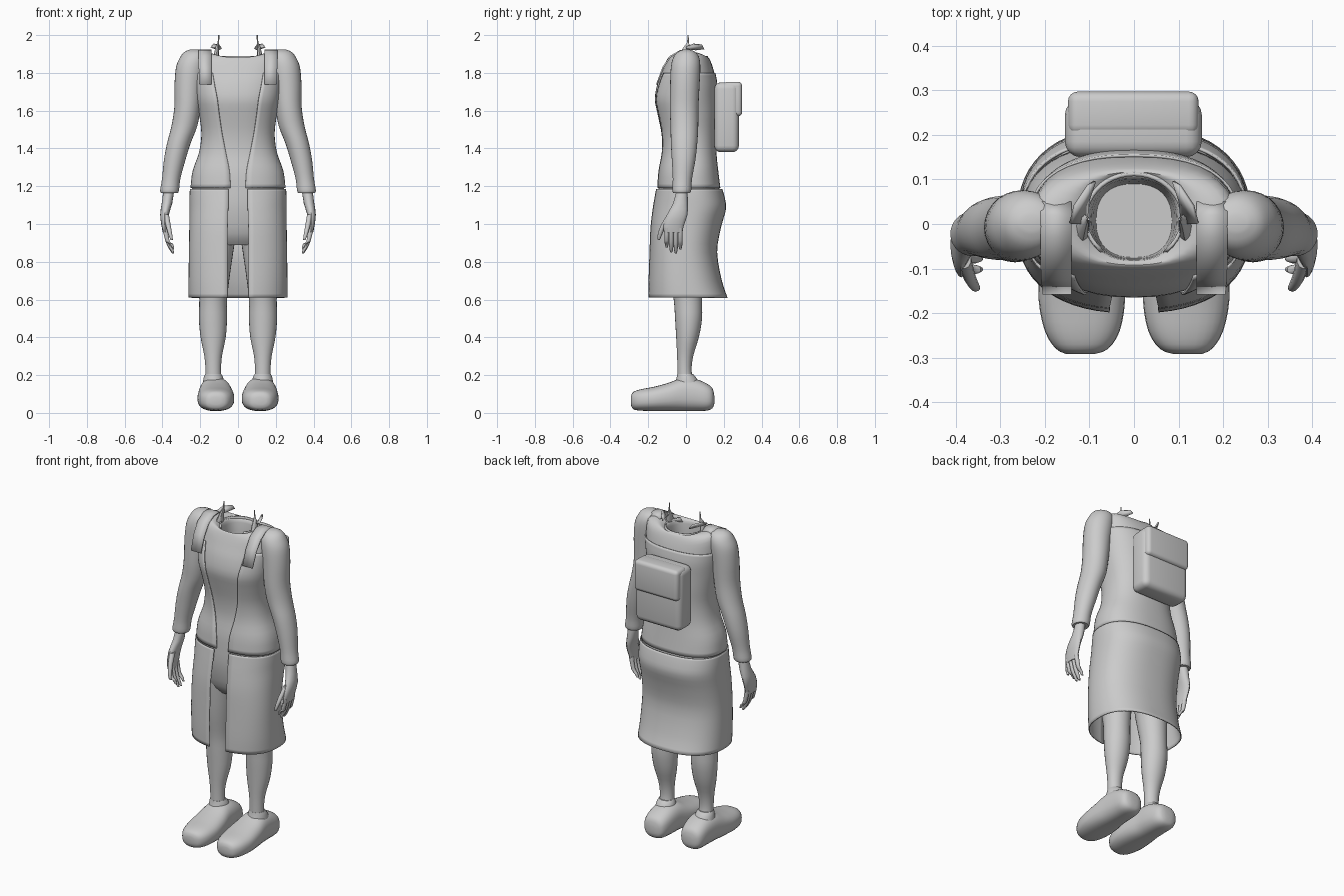
import bpy, bmesh, math
from mathutils import Vector

grey = bpy.data.materials.new("light grey")
grey.diffuse_color = (0.6, 0.6, 0.6, 1)


def finish(ob, angle=40):
    ob.data.materials.append(grey)
    bpy.ops.object.select_all(action='DESELECT')
    ob.select_set(True)
    bpy.context.view_layer.objects.active = ob
    bpy.ops.object.shade_smooth_by_angle(angle=math.radians(angle))
    return ob


def make(name, bm, angle=40):
    bmesh.ops.recalc_face_normals(bm, faces=bm.faces)
    me = bpy.data.meshes.new(name)
    bm.to_mesh(me)
    bm.free()
    ob = bpy.data.objects.new(name, me)
    bpy.context.collection.objects.link(ob)
    return finish(ob, angle)


def spline(rows, sub):
    """Smoothly interpolate rows of section values."""
    out = []
    for i in range(len(rows) - 1):
        p = [rows[max(0, min(len(rows) - 1, i + k))] for k in (-1, 0, 1, 2)]
        for s in range(sub):
            t = s / sub
            out.append([0.5 * (2 * b + (c - a) * t + (2 * a - 5 * b + 4 * c - d) * t * t
                               + (3 * b - a - 3 * c + d) * t ** 3) for a, b, c, d in zip(*p)])
    return out + [list(rows[-1])]


def loft(name, rows, side=1, axis='z', n=2.0, segs=28, sub=3, caps=(True, True),
         gap=False, thick=0):
    """Rows: position, x min, x max, other min, other max, then saddle lift or gap half width."""
    bm = bmesh.new()
    rings = []
    for r in spline(rows, sub):
        pos, x0, x1, b0, b1 = r[:5]
        extra = r[5] if len(r) > 5 else 0
        cx, rx, cb, rb = (x0 + x1) / 2, (x1 - x0) / 2, (b0 + b1) / 2, (b1 - b0) / 2
        g = math.asin(min(1, max(0, extra / rx)) ** (n / 2)) if gap else 0
        ring = []
        for i in range(segs + (1 if gap else 0)):
            a = g + (2 * math.pi - 2 * g) * i / segs
            s, c = math.sin(a), -math.cos(a)
            x = cx + rx * math.copysign(abs(s) ** (2 / n), s)
            b = cb + rb * math.copysign(abs(c) ** (2 / n), c)
            p = pos + (0 if gap else extra * s * s)
            ring.append(bm.verts.new((x * side, b, p) if axis == 'z' else (x * side, p, b)))
        rings.append(ring)
    for a, b in zip(rings, rings[1:]):
        m = len(a)
        for i in range(m - 1 if gap else m):
            j = (i + 1) % m
            bm.faces.new((a[i], a[j], b[j], b[i]))
    if caps[0] and not gap:
        bm.faces.new(rings[0])
    if caps[1] and not gap:
        bm.faces.new(rings[-1])
    ob = make(name, bm)
    if thick:
        mod = ob.modifiers.new("thickness", 'SOLIDIFY')
        mod.thickness = thick
    return ob


def rounded_box(name, x, y, z, r):
    bm = bmesh.new()
    bmesh.ops.create_cube(bm, size=1)
    for v in bm.verts:
        v.co = Vector([(lo + hi) / 2 + k * (hi - lo) for k, (lo, hi) in zip(v.co, (x, y, z))])
    bmesh.ops.bevel(bm, geom=bm.edges[:], offset=r, segments=4, profile=0.5, affect='EDGES')
    return make(name, bm, 30)


def plate(name, pts, side, thick):
    bm = bmesh.new()
    bm.faces.new([bm.verts.new((x * side, y, z)) for x, y, z in pts])
    ob = make(name, bm)
    ob.modifiers.new("thickness", 'SOLIDIFY').thickness = thick
    return ob


# Body from the pelvis up to the neck hole, turning inwards at the rim
loft("torso", [
    (0.89, -0.15, 0.15, -0.08, 0.10, 0), (0.95, -0.20, 0.20, -0.12, 0.15, 0),
    (1.08, -0.235, 0.235, -0.145, 0.19, 0), (1.20, -0.245, 0.245, -0.145, 0.175, 0),
    (1.28, -0.235, 0.235, -0.14, 0.165, 0), (1.38, -0.20, 0.20, -0.125, 0.155, 0),
    (1.48, -0.188, 0.188, -0.13, 0.155, 0), (1.58, -0.20, 0.20, -0.15, 0.16, 0),
    (1.66, -0.215, 0.215, -0.165, 0.16, 0), (1.74, -0.225, 0.225, -0.152, 0.16, 0),
    (1.80, -0.23, 0.23, -0.13, 0.15, 0.02), (1.85, -0.22, 0.22, -0.11, 0.135, 0.05),
    (1.88, -0.16, 0.16, -0.095, 0.12, 0.03), (1.875, -0.11, 0.11, -0.088, 0.11, 0.01),
    (1.855, -0.095, 0.095, -0.08, 0.10, 0), (1.72, -0.085, 0.085, -0.075, 0.09, 0)],
    n=2.4, segs=40, caps=(True, True))

# Open waistcoat over the chest and waist
loft("waistcoat", [
    (1.19, -0.252, 0.252, -0.153, 0.182, 0.04), (1.28, -0.241, 0.241, -0.147, 0.171, 0.045),
    (1.38, -0.206, 0.206, -0.132, 0.161, 0.065), (1.48, -0.194, 0.194, -0.137, 0.161, 0.085),
    (1.58, -0.206, 0.206, -0.158, 0.166, 0.10), (1.66, -0.221, 0.221, -0.174, 0.166, 0.11),
    (1.74, -0.231, 0.231, -0.160, 0.166, 0.125), (1.80, -0.236, 0.236, -0.138, 0.156, 0.135)],
    n=2.4, segs=48, gap=True, thick=0.006)

# Knee-length skirt, split down the front
loft("skirt", [
    (0.61, -0.262, 0.262, -0.20, 0.22, 0.055), (0.70, -0.262, 0.262, -0.20, 0.19, 0.055),
    (0.85, -0.26, 0.26, -0.195, 0.165, 0.055), (0.98, -0.258, 0.258, -0.19, 0.185, 0.055),
    (1.08, -0.257, 0.257, -0.178, 0.212, 0.052), (1.14, -0.257, 0.257, -0.168, 0.205, 0.05),
    (1.185, -0.255, 0.255, -0.16, 0.192, 0.05)],
    n=2.4, segs=56, gap=True, thick=0.006)

# Low band round the back of the neck
loft("collar_band", [
    (1.865, -0.118, 0.118, -0.09, 0.122, 0.07), (1.89, -0.112, 0.112, -0.088, 0.115, 0.08)],
    segs=32, sub=1, gap=True, thick=0.008)

for side, label in ((1, "left"), (-1, "right")):
    # Sleeve with a full shoulder and a cuff
    loft(label + "_sleeve", [
        (1.165, 0.318, 0.408, -0.068, 0.022), (1.18, 0.312, 0.412, -0.072, 0.028),
        (1.24, 0.305, 0.402, -0.07, 0.032), (1.34, 0.278, 0.392, -0.075, 0.05),
        (1.43, 0.25, 0.375, -0.08, 0.06), (1.52, 0.215, 0.352, -0.082, 0.065),
        (1.62, 0.198, 0.337, -0.086, 0.066), (1.74, 0.185, 0.336, -0.084, 0.072),
        (1.83, 0.17, 0.328, -0.08, 0.076), (1.88, 0.165, 0.308, -0.068, 0.07),
        (1.91, 0.175, 0.285, -0.045, 0.05), (1.923, 0.205, 0.255, -0.015, 0.02)], side)
    # Palm, four fingers and thumb
    loft(label + "_palm", [
        (0.955, 0.372, 0.398, -0.115, -0.02), (0.99, 0.37, 0.405, -0.12, -0.012),
        (1.05, 0.366, 0.412, -0.10, 0.008), (1.11, 0.348, 0.404, -0.068, 0.01),
        (1.18, 0.338, 0.394, -0.05, 0.008)], side, segs=16, sub=2)
    for i, tip in enumerate((0.875, 0.85, 0.845, 0.865)):
        y = -0.102 + 0.024 * i
        loft(f"{label}_finger_{i + 1}", [
            (tip, 0.338, 0.350, y - 0.005, y + 0.005), (tip + 0.02, 0.344, 0.364, y - 0.01, y + 0.01),
            (0.91, 0.362, 0.385, y - 0.012, y + 0.012), (0.98, 0.373, 0.401, y - 0.013, y + 0.013)],
            side, segs=10, sub=2)
    loft(label + "_thumb", [
        (0.915, 0.345, 0.357, -0.148, -0.138), (0.935, 0.346, 0.366, -0.152, -0.13),
        (0.99, 0.355, 0.382, -0.135, -0.105), (1.05, 0.365, 0.395, -0.10, -0.06)],
        side, segs=10, sub=2)
    # Bare leg
    loft(label + "_leg", [
        (0.15, 0.085, 0.175, -0.045, 0.045), (0.22, 0.09, 0.172, -0.045, 0.03),
        (0.30, 0.085, 0.178, -0.047, 0.038), (0.40, 0.065, 0.198, -0.052, 0.068),
        (0.50, 0.058, 0.207, -0.058, 0.085), (0.60, 0.058, 0.205, -0.065, 0.085),
        (0.75, 0.04, 0.21, -0.09, 0.09), (0.95, 0.01, 0.21, -0.11, 0.12)], side)
    # Rounded shoe, lofted from toe to heel, with an ankle lip
    loft(label + "_shoe", [
        (-0.292, 0.09, 0.15, 0.045, 0.085), (-0.28, 0.058, 0.175, 0.02, 0.11),
        (-0.24, 0.032, 0.20, 0.012, 0.125), (-0.17, 0.02, 0.214, 0.01, 0.138),
        (-0.09, 0.024, 0.212, 0.01, 0.16), (-0.02, 0.035, 0.205, 0.01, 0.185),
        (0.05, 0.04, 0.20, 0.01, 0.18), (0.11, 0.05, 0.195, 0.012, 0.155),
        (0.14, 0.068, 0.178, 0.025, 0.13), (0.15, 0.10, 0.145, 0.05, 0.09)],
        side, axis='y', n=2.5)
    loft(label + "_shoe_lip", [
        (0.15, 0.07, 0.188, -0.06, 0.075), (0.185, 0.078, 0.182, -0.05, 0.055),
        (0.205, 0.088, 0.174, -0.046, 0.038)], side)
    # Strap over the shoulder and down the chest
    bm = bmesh.new()
    path = [(0.14, 0.205, -0.158, 1.74), (0.14, 0.208, -0.125, 1.83), (0.14, 0.21, -0.085, 1.89),
            (0.14, 0.21, -0.03, 1.922), (0.14, 0.21, 0.02, 1.924), (0.14, 0.21, 0.05, 1.905)]
    rows = [[bm.verts.new((x * side, y, z)) for x in (a, b)] for a, b, y, z in path]
    for p, q in zip(rows, rows[1:]):
        bm.faces.new((p[0], p[1], q[1], q[0]))
    make(label + "_strap", bm).modifiers.new("thickness", 'SOLIDIFY').thickness = 0.008
    # Torn collar: upright prong and curled tab
    loft(label + "_collar_prong", [
        (1.86, 0.10, 0.145, -0.05, 0.03), (1.90, 0.10, 0.128, -0.035, 0.025),
        (1.94, 0.10, 0.118, -0.01, 0.02), (1.96, 0.10, 0.108, 0.005, 0.016),
        (2.0, 0.098, 0.105, 0.008, 0.014)], side, segs=8, sub=2)
    plate(label + "_collar_tab", [
        (0.105, 0.0, 1.93), (0.10, 0.05, 1.925), (0.085, 0.095, 1.93),
        (0.10, 0.085, 1.95), (0.13, 0.04, 1.955), (0.14, 0.0, 1.94)], side, 0.008)

# Backpack with its flap
rounded_box("backpack", (-0.155, 0.152), (0.15, 0.28), (1.38, 1.75), 0.035)
rounded_box("backpack_flap", (-0.148, 0.145), (0.20, 0.297), (1.57, 1.753), 0.022)
